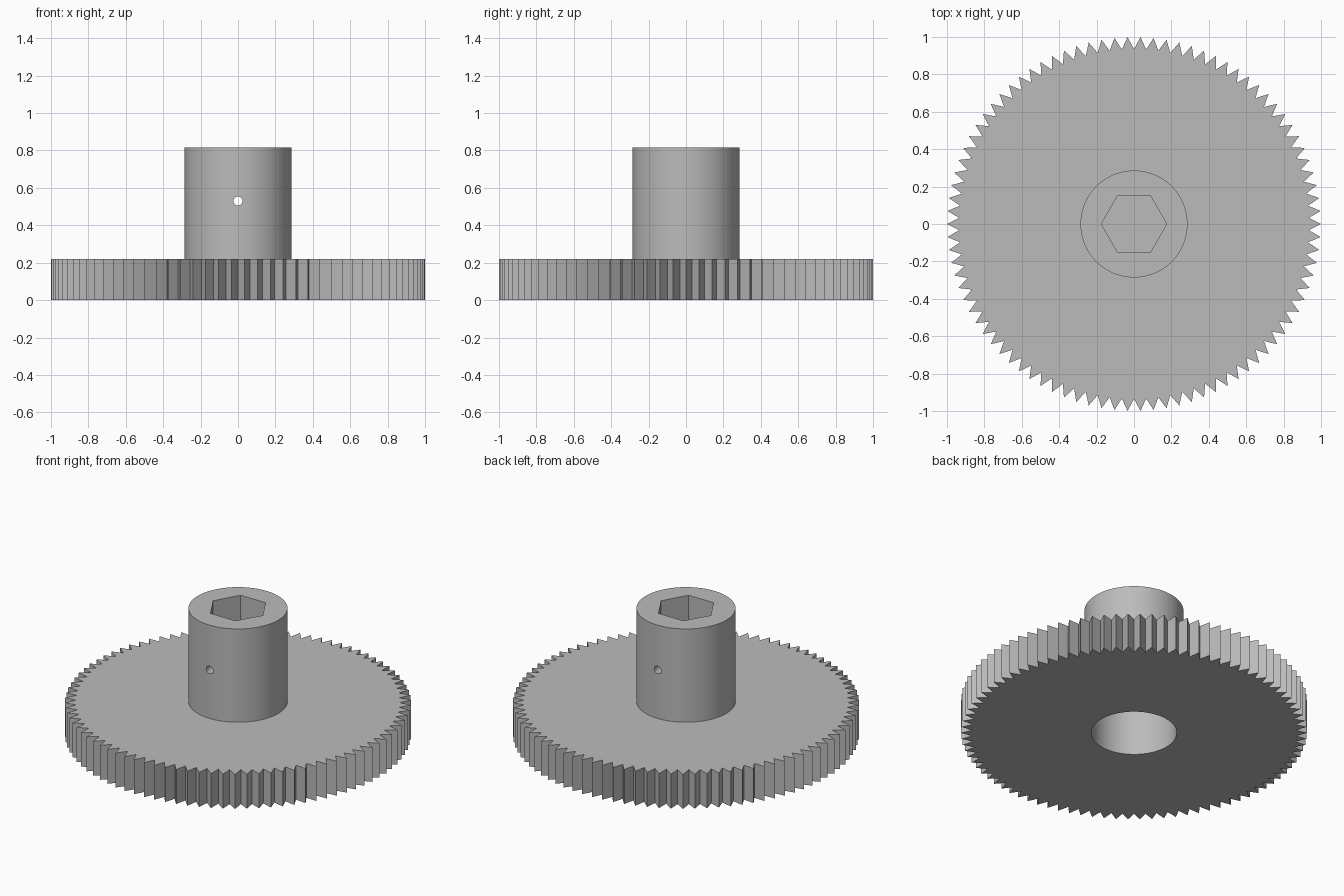
import bpy
from math import cos, sin, pi, radians

# Remove the default cube
cube = bpy.data.objects.get("Cube")
if cube:
    bpy.data.objects.remove(cube, do_unlink=True)

TEETH = 90
TIP_R, ROOT_R = 1.0, 0.935
PLATE_TOP, HUB_TOP = 0.22, 0.815
HUB_R, BORE_R, HEX_R, PIN_R = 0.286, 0.247, 0.175, 0.024
BORE_TOP, HEX_FLOOR, PIN_Z = 0.36, 0.42, 0.53

grey = bpy.data.materials.new("grey_metal")
grey.use_nodes = True
GREY = (0.5, 0.5, 0.5, 1)
grey.diffuse_color = GREY
grey.node_tree.nodes["Principled BSDF"].inputs["Base Color"].default_value = GREY


def ring(radius, sides):
    """Regular polygon with its first corner on +x."""
    return [(radius * cos(2 * pi * i / sides), radius * sin(2 * pi * i / sides))
            for i in range(sides)]


def prism(name, outline, z0, z1):
    """Closed solid from an outline extruded between two heights."""
    n = len(outline)
    verts = [(x, y, z) for z in (z0, z1) for x, y in outline]
    faces = [list(range(n))[::-1], list(range(n, 2 * n))]
    faces += [(i, (i + 1) % n, n + (i + 1) % n, n + i) for i in range(n)]
    mesh = bpy.data.meshes.new(name)
    mesh.from_pydata(verts, [], faces)
    mesh.materials.append(grey)
    obj = bpy.data.objects.new(name, mesh)
    bpy.context.collection.objects.link(obj)
    return obj


def combine(target, tool, operation):
    """Apply a boolean and discard the tool."""
    bpy.context.view_layer.update()
    mod = target.modifiers.new(operation.lower(), 'BOOLEAN')
    mod.object, mod.operation, mod.solver = tool, operation, 'EXACT'
    bpy.context.view_layer.objects.active = target
    bpy.ops.object.modifier_apply(modifier=mod.name)
    bpy.data.objects.remove(tool, do_unlink=True)


# Toothed plate: pointed teeth alternate between tip and root radius
outline = []
for i in range(2 * TEETH):
    r = ROOT_R if i % 2 else TIP_R
    outline.append((r * cos(pi * i / TEETH), r * sin(pi * i / TEETH)))
gear = prism("spur_gear_with_hub", outline, 0, PLATE_TOP)

# Round hub standing on the plate
combine(gear, prism("hub", ring(HUB_R, 96), PLATE_TOP / 2, HUB_TOP), 'UNION')

# Round bore from below
combine(gear, prism("bore_cutter", ring(BORE_R, 96), -0.1, BORE_TOP), 'DIFFERENCE')

# Blind hexagonal socket from above
combine(gear, prism("socket_cutter", ring(HEX_R, 6), HEX_FLOOR, HUB_TOP + 0.1), 'DIFFERENCE')

# Cross pin hole from front to back
pin = prism("pin_cutter", ring(PIN_R, 24), -0.5, 0.5)
pin.rotation_euler.x = radians(90)
pin.location.z = PIN_Z
combine(gear, pin, 'DIFFERENCE')

# Smooth the round walls, keep the teeth and rims crisp
bpy.ops.object.select_all(action='DESELECT')
gear.select_set(True)
bpy.context.view_layer.objects.active = gear
bpy.ops.object.shade_smooth_by_angle(angle=radians(25))
